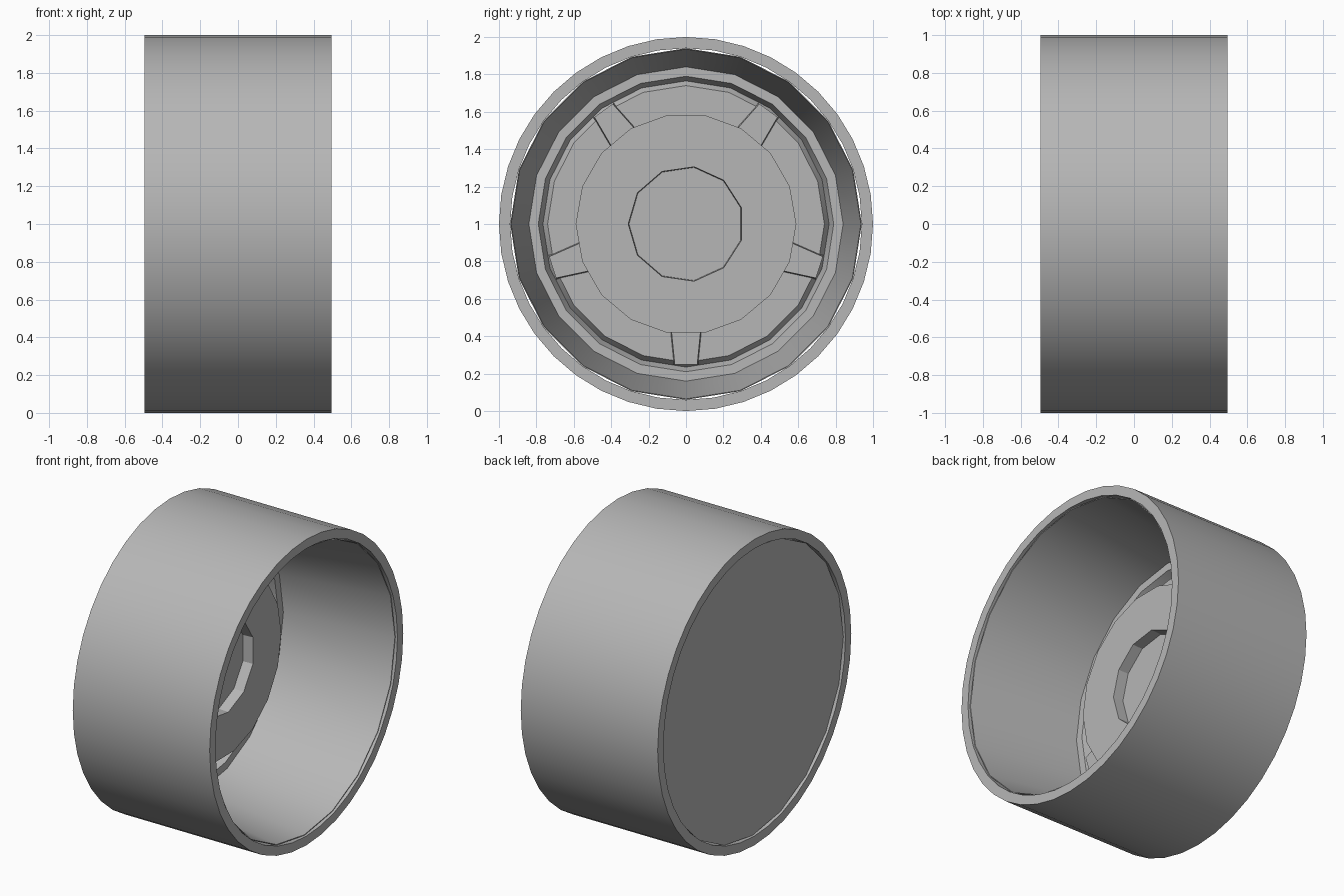
import bpy, bmesh
from math import sin, cos, pi, radians
from mathutils import Matrix

cube = bpy.data.objects.get("Cube")
if cube:
    bpy.data.objects.remove(cube, do_unlink=True)

# One plain grey for the whole wheel
GREY = (0.47, 0.47, 0.47, 1)
metal = bpy.data.materials.new("grey metal")
metal.use_nodes = True
metal.diffuse_color = GREY
metal.node_tree.nodes["Principled BSDF"].inputs["Base Color"].default_value = GREY


def finish(name, bm):
    bmesh.ops.recalc_face_normals(bm, faces=bm.faces)
    mesh = bpy.data.meshes.new(name)
    bm.to_mesh(mesh)
    bm.free()
    mesh.materials.append(metal)
    obj = bpy.data.objects.new(name, mesh)
    bpy.context.collection.objects.link(obj)
    return obj


def select(obj):
    bpy.ops.object.select_all(action='DESELECT')
    obj.select_set(True)
    bpy.context.view_layer.objects.active = obj


def revolve(name, profile, sides, closed=False, phase=pi / 2):
    """Spin (x, radius) points about the axle; open profiles get end caps."""
    bm = bmesh.new()
    rings = []
    for x, r in profile:
        angles = [phase + 2 * pi * i / sides for i in range(sides)]
        rings.append([bm.verts.new((x, r * cos(a), 1 + r * sin(a))) for a in angles])
    pairs = list(zip(rings, rings[1:]))
    if closed:
        pairs.append((rings[-1], rings[0]))
    else:
        bm.faces.new(rings[0])
        bm.faces.new(rings[-1])
    for a, b in pairs:
        for i in range(sides):
            j = (i + 1) % sides
            bm.faces.new((a[i], a[j], b[j], b[i]))
    return finish(name, bm)


def smooth(obj, degrees):
    select(obj)
    bpy.ops.object.shade_smooth_by_angle(angle=radians(degrees))


# Outer tube with flat end faces
tube = revolve("outer_rim", [(-0.495, 1), (0.495, 1), (0.495, 0.94), (-0.495, 0.94)],
               40, closed=True)
smooth(tube, 30)

# Tapered inner barrel, ledge, groove, deep floor and closed back
barrel = revolve("inner_barrel", [(-0.48, 0.94), (0.48, 0.94), (0.48, 0.935),
                                  (-0.26, 0.84), (-0.26, 0.79), (-0.32, 0.765),
                                  (-0.28, 0.74)], 20)
smooth(barrel, 25)

# Raised hub disc with a recessed centre
hub = revolve("hub_disc", [(-0.3, 0.59), (-0.1, 0.59)], 18, phase=pi / 2 + pi / 18)
cutter = revolve("hub_recess", [(-0.17, 0.305), (0.1, 0.32)], 11, phase=pi)
cut = hub.modifiers.new("recess", 'BOOLEAN')
cut.operation = 'DIFFERENCE'
cut.solver = 'EXACT'
cut.object = cutter
select(hub)
bpy.ops.object.modifier_apply(modifier=cut.name)
bpy.data.objects.remove(cutter, do_unlink=True)

# Five short spokes set back behind the disc, tapering outwards
for k in range(5):
    bm = bmesh.new()
    bmesh.ops.create_cube(bm, size=1)
    for v in bm.verts:
        outer, front = v.co.z < 0, v.co.x > 0
        half = (0.06 if outer else 0.08) + (0 if front else 0.008)
        v.co.y = half if v.co.y > 0 else -half
        v.co.z = -0.75 if outer else -0.55
        v.co.x = -0.24 if front else -0.31
    bm.transform(Matrix.Translation((0, 0, 1)) @ Matrix.Rotation(2 * pi * k / 5, 4, 'X'))
    finish(f"spoke_{k + 1}", bm)
